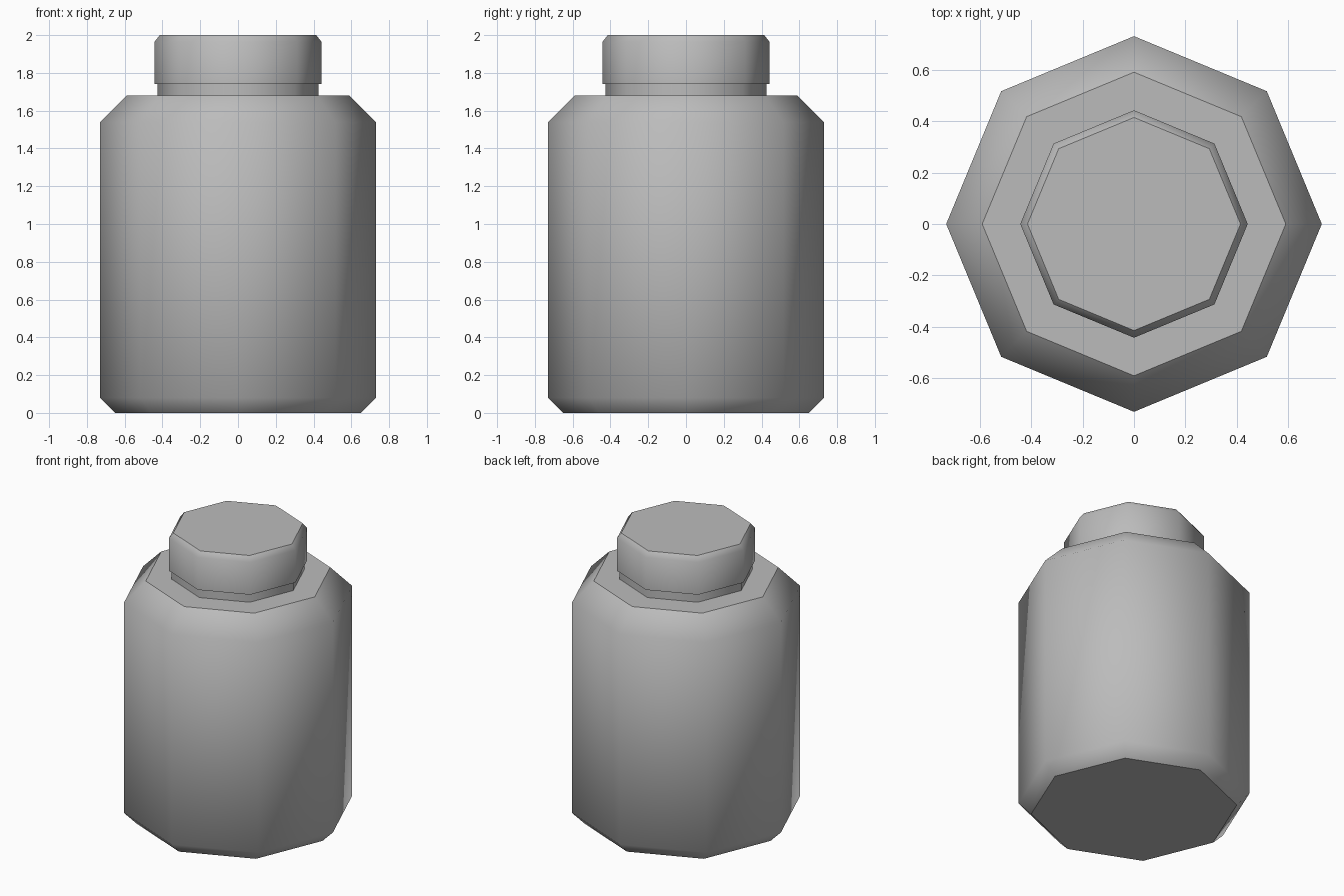
import bpy
import bmesh
from math import cos, sin, pi, radians

SIDES = 8
SHARP_ANGLE = radians(46)

cube = bpy.data.objects.get("Cube")
if cube:
    bpy.data.objects.remove(cube, do_unlink=True)

# One plain grey for the whole jar
grey = bpy.data.materials.new("plain grey")
grey.use_nodes = True
colour = (0.5, 0.5, 0.5, 1)
grey.diffuse_color = colour
grey.node_tree.nodes["Principled BSDF"].inputs["Base Color"].default_value = colour


def lathe(name, profile, close_bottom=False, close_top=False):
    """Turn a (radius, height) profile, listed from the bottom up, into an octagonal shell."""
    bm = bmesh.new()
    rings = [[bm.verts.new((r * cos(2 * pi * i / SIDES), r * sin(2 * pi * i / SIDES), z))
              for i in range(SIDES)] for r, z in profile]
    for low, high in zip(rings, rings[1:]):
        for i in range(SIDES):
            j = (i + 1) % SIDES
            bm.faces.new((low[i], low[j], high[j], high[i]))
    if close_bottom:
        bm.faces.new(rings[0][::-1])
    if close_top:
        bm.faces.new(rings[-1])

    # Smooth shading, with hard edges kept where the turn is steep
    bm.normal_update()
    for face in bm.faces:
        face.smooth = True
    for edge in bm.edges:
        edge.smooth = edge.calc_face_angle(0) < SHARP_ANGLE

    mesh = bpy.data.meshes.new(name)
    bm.to_mesh(mesh)
    bm.free()
    mesh.materials.append(grey)
    obj = bpy.data.objects.new(name, mesh)
    bpy.context.collection.objects.link(obj)
    return obj


# Body with bevelled base, sloped shoulder and short neck
NECK = (0.425, 1.74)
lathe("jar_body", [(0.65, 0), (0.73, 0.08), (0.73, 1.54), (0.59, 1.68),
                   (0.425, 1.68), NECK], close_bottom=True)

# Lid overhanging the neck, with a small bevel round the top
lathe("lid", [NECK, (0.442, 1.74), (0.442, 1.965), (0.414, 2.0)], close_top=True)
